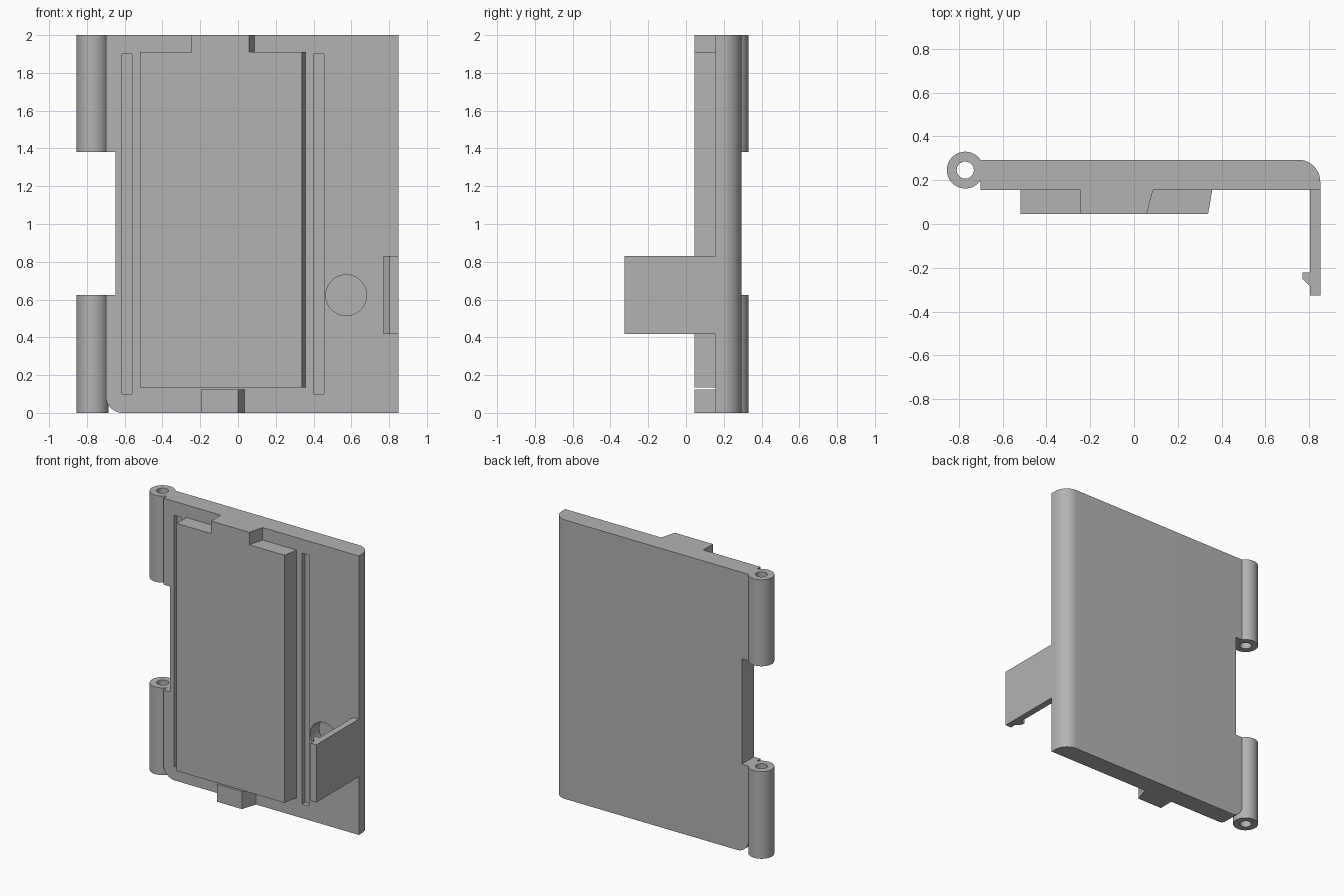
import bpy, bmesh, math
from mathutils import Vector

cube = bpy.data.objects.get("Cube")
if cube:
    bpy.data.objects.remove(cube, do_unlink=True)

grey = bpy.data.materials.new("plain grey")
grey.use_nodes = True
grey.diffuse_color = (0.45, 0.45, 0.45, 1)
grey.node_tree.nodes["Principled BSDF"].inputs["Base Color"].default_value = grey.diffuse_color

FRONT, BACK, FACE = 0.155, 0.293, 0.045   # depths of plate front, plate back, raised face


def prism(name, points, lo, hi, axis="z"):
    """Extrude a profile: (x, y) along z, or (x, z) along y."""
    place = (lambda u, v, w: Vector((u, v, w))) if axis == "z" else (lambda u, v, w: Vector((u, w, v)))
    bm = bmesh.new()
    face = bm.faces.new([bm.verts.new(place(u, v, lo)) for u, v in points])
    made = bmesh.ops.extrude_face_region(bm, geom=[face])["geom"]
    shift = place(0, 0, hi - lo)
    bmesh.ops.translate(bm, vec=shift, verts=[g for g in made if isinstance(g, bmesh.types.BMVert)])
    bmesh.ops.recalc_face_normals(bm, faces=bm.faces)
    mesh = bpy.data.meshes.new(name)
    bm.to_mesh(mesh)
    bm.free()
    mesh.materials.append(grey)
    obj = bpy.data.objects.new(name, mesh)
    bpy.context.collection.objects.link(obj)
    return obj


def rect(x0, x1, v0, v1):
    return [(x0, v0), (x1, v0), (x1, v1), (x0, v1)]


def arc(cx, cy, r, start, end, n):
    angles = [math.radians(start + (end - start) * i / n) for i in range(n + 1)]
    return [(cx + r * math.cos(a), cy + r * math.sin(a)) for a in angles]


def circle(cx, cy, r):
    return arc(cx, cy, r, 0, 360, 64)[:-1]


def select(obj):
    bpy.ops.object.select_all(action="DESELECT")
    obj.select_set(True)
    bpy.context.view_layer.objects.active = obj


def cut(obj, cutter):
    cutter.hide_render = True
    mod = obj.modifiers.new("cut", "BOOLEAN")
    mod.operation, mod.solver, mod.object = "DIFFERENCE", "EXACT", cutter
    select(obj)
    bpy.ops.object.modifier_apply(modifier=mod.name)
    bpy.data.objects.remove(cutter, do_unlink=True)


def smooth(obj):
    select(obj)
    bpy.ops.object.shade_smooth_by_angle(angle=math.radians(30))


# Door plate with one rounded long edge
r = 0.1
plate = prism("door_plate", [(-0.7, FRONT), (0.85, FRONT)]
              + arc(0.85 - r, BACK - r, r, 0, 90, 16) + [(-0.7, BACK)], 0, 2)

# Notch between the hinges and rounded lower corner
cut(plate, prism("notch_cutter", rect(-0.8, -0.648, 0.625, 1.38), 0, 0.5, "y"))
cut(plate, prism("corner_cutter", arc(-0.61, 0.09, 0.09, 180, 270, 16)
                 + [(-0.61, -0.1), (-0.8, -0.1), (-0.8, 0.09)], 0, 0.5, "y"))

# Two long grooves and the round recess
for x in (-0.615, 0.4):
    cut(plate, prism("groove_cutter", rect(x, x + 0.055, 0.1, 1.9), 0.1, FRONT + 0.035, "y"))
cut(plate, prism("recess_cutter", circle(0.573, 0.623, 0.108), 0.1, FRONT + 0.1, "y"))
smooth(plate)

# Hinge barrels with bores
for name, lo, hi in (("lower_hinge", 0, 0.625), ("upper_hinge", 1.38, 2)):
    hinge = prism(name, circle(-0.77, 0.246, 0.084), lo, hi)
    cut(hinge, prism("bore_cutter", circle(-0.77, 0.246, 0.039), lo - 0.1, hi + 0.1))
    smooth(hinge)

# Raised panel and its tabs, each with a sloping right side
for name, left, right_front, right_back, lo, hi in (
        ("raised_panel", -0.518, 0.338, 0.357, 0.135, 1.91),
        ("upper_tab", -0.245, 0.058, 0.087, 1.91, 2),
        ("lower_tab", -0.197, 0.0, 0.035, 0, 0.125)):
    prism(name, [(left, FACE), (right_front, FACE), (right_back, FRONT), (left, FRONT)], lo, hi)

# Latch arm with hooked end
prism("latch_arm", [(0.803, FRONT), (0.803, -0.222), (0.77, -0.222), (0.77, -0.25),
                    (0.803, -0.285), (0.803, -0.326), (0.85, -0.326), (0.85, FRONT)], 0.417, 0.83)
